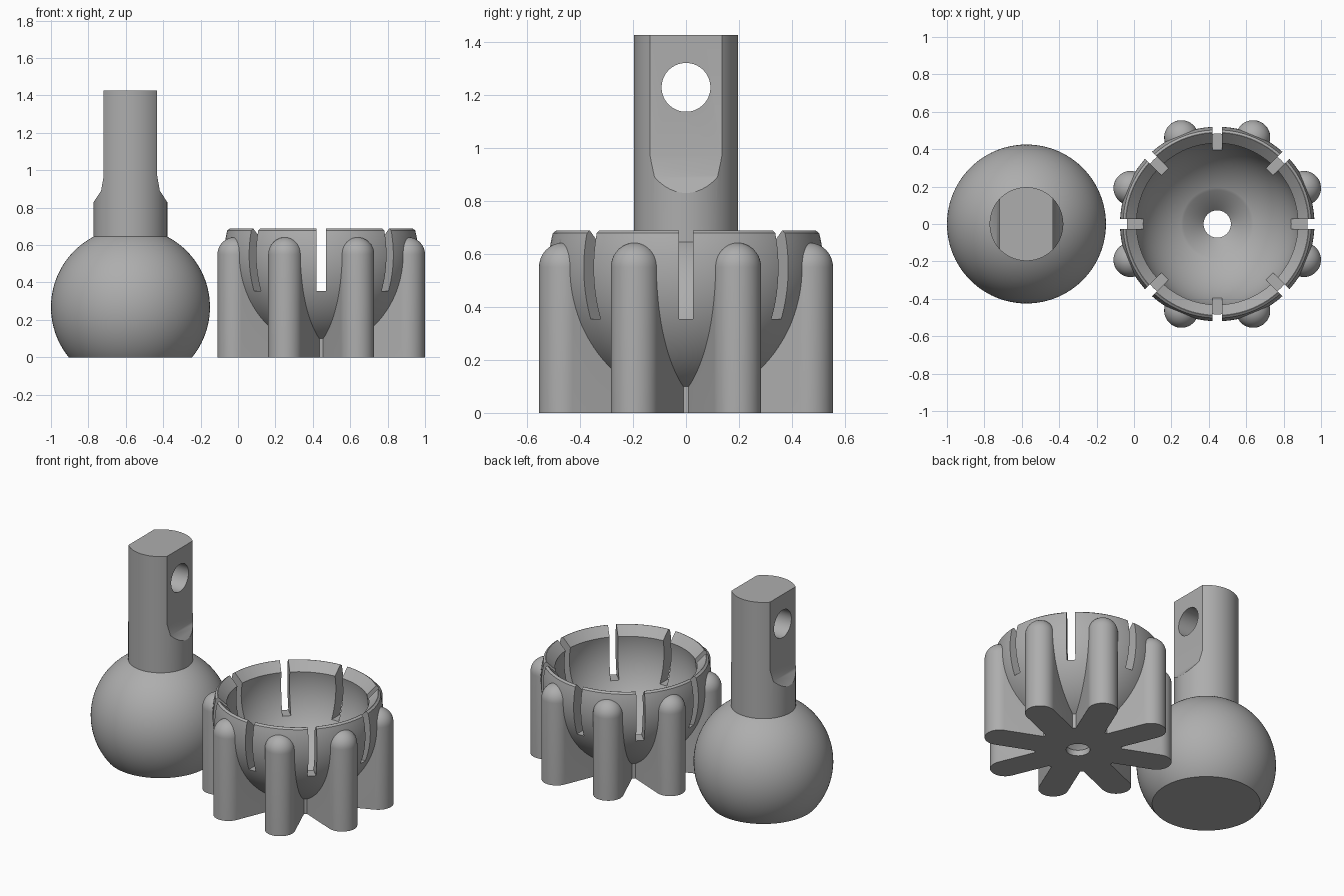
import bpy, bmesh
from math import pi, cos, sin, asin, acos, sqrt, radians
from mathutils import Matrix, Vector

cube = bpy.data.objects.get("Cube")
if cube:
    bpy.data.objects.remove(cube)

grey = bpy.data.materials.new("plain grey")
grey.use_nodes = True
colour = (0.42, 0.42, 0.42, 1)
grey.diffuse_color = colour
grey.node_tree.nodes["Principled BSDF"].inputs["Base Color"].default_value = colour

BALL_X, SOCKET_X = -0.575, 0.445


def finish(name, bm, x):
    bmesh.ops.recalc_face_normals(bm, faces=bm.faces)
    mesh = bpy.data.meshes.new(name)
    bm.to_mesh(mesh)
    bm.free()
    mesh.materials.append(grey)
    obj = bpy.data.objects.new(name, mesh)
    obj.location.x = x
    bpy.context.scene.collection.objects.link(obj)
    return obj


def lathe_bmesh(profile, steps=96):
    """Spin an (r, z) profile that starts and ends on the axis."""
    bm = bmesh.new()
    verts = [bm.verts.new((r, 0, z)) for r, z in profile]
    edges = [bm.edges.new(pair) for pair in zip(verts, verts[1:])]
    bmesh.ops.spin(bm, geom=verts + edges, axis=(0, 0, 1), cent=(0, 0, 0),
                   angle=2 * pi, steps=steps, use_merge=False)
    bmesh.ops.remove_doubles(bm, verts=bm.verts, dist=1e-5)
    return bm


def prism_bmesh(outline, depth):
    """Extrude an (x, z) outline along y, centred."""
    bm = bmesh.new()
    face = bm.faces.new([bm.verts.new((x, -depth / 2, z)) for x, z in outline])
    new = bmesh.ops.extrude_face_region(bm, geom=[face])["geom"]
    bmesh.ops.translate(bm, vec=(0, depth, 0),
                        verts=[v for v in new if isinstance(v, bmesh.types.BMVert)])
    return bm


def arc(radius, zc, start, end, n):
    """Points on a circle round (0, zc); angles rise from the horizontal."""
    return [(radius * cos(start + (end - start) * i / n),
             zc + radius * sin(start + (end - start) * i / n)) for i in range(n + 1)]


def combine(target, tool, operation):
    tool.hide_render = True
    mod = target.modifiers.new("cut", 'BOOLEAN')
    mod.operation, mod.object, mod.solver = operation, tool, 'EXACT'
    bpy.context.view_layer.objects.active = target
    bpy.ops.object.modifier_apply(modifier=mod.name)
    bpy.data.objects.remove(tool)


def smooth(obj):
    bpy.ops.object.select_all(action='DESELECT')
    obj.select_set(True)
    bpy.context.view_layer.objects.active = obj
    bpy.ops.object.shade_smooth_by_angle(angle=radians(25))


# Ball with a flat foot and a round stem
R, ZC, STEM, TOP = 0.425, 0.268, 0.197, 1.425
profile = [(0, 0)] + arc(R, ZC, -asin(ZC / R), acos(STEM / R), 48)
profile += [(STEM, TOP), (0, TOP)]
ball = finish("ball_stem", lathe_bmesh(profile), BALL_X)

# Flats on both sides of the stem
for side in (1, -1):
    outline = [(0.2, 0.825), (0.157, 0.89), (0.143, 0.97), (0.143, 1.6), (0.4, 1.6), (0.4, 0.825)]
    flat = prism_bmesh([(side * x, z) for x, z in outline], 1)
    combine(ball, finish("flat_cutter", flat, BALL_X), 'DIFFERENCE')

# Cross hole through the flats
hole = bmesh.new()
bmesh.ops.create_cone(hole, cap_ends=True, segments=64, radius1=0.092, radius2=0.092, depth=1,
                      matrix=Matrix.Translation((0, 0, 1.228)) @ Matrix.Rotation(pi / 2, 4, 'Y'))
combine(ball, finish("hole_cutter", hole, BALL_X), 'DIFFERENCE')
smooth(ball)

# Socket bowl, solid at first
R, ZC, RIM = 0.52, 0.547, 0.688
profile = [(0, ZC - R)] + arc(R, ZC, -pi / 2, asin((0.678 - ZC) / R), 48)[1:]
profile += [(0.49, RIM), (0, RIM)]
socket = finish("socket_bowl", lathe_bmesh(profile), SOCKET_X)

# Central foot between the ribs
foot = lathe_bmesh([(0, 0), (0.265, 0), (0.265, 0.25), (0, 0.25)])
combine(socket, finish("socket_foot", foot, SOCKET_X), 'UNION')

# Eight radial ribs with domed outer ends
W, REACH = 0.092, 0.501
for i in range(8):
    rib = lathe_bmesh([(0, 0), (W, 0)] + arc(W, 0.55, 0, pi / 2, 10)[:-1] + [(0, 0.55 + W)], 40)
    outer = list(rib.verts)
    copy = bmesh.ops.duplicate(rib, geom=outer + rib.edges[:] + rib.faces[:])["geom"]
    inner = [g for g in copy if isinstance(g, bmesh.types.BMVert)]
    bmesh.ops.translate(rib, verts=outer, vec=(REACH, 0, 0))
    bmesh.ops.translate(rib, verts=inner, vec=(0.12, 0, 0))
    points = [v.co.copy() for v in rib.verts]
    rib.free()
    rib = bmesh.new()
    for p in points:
        rib.verts.new(p)
    hull = bmesh.ops.convex_hull(rib, input=rib.verts)
    loose = {v for v in hull["geom_interior"] + hull["geom_unused"]
             if isinstance(v, bmesh.types.BMVert)}
    bmesh.ops.delete(rib, geom=list(loose), context='VERTS')
    bmesh.ops.dissolve_limit(rib, angle_limit=radians(0.5), verts=rib.verts, edges=rib.edges)
    bmesh.ops.rotate(rib, verts=rib.verts, cent=(0, 0, 0),
                     matrix=Matrix.Rotation(radians(22.5 + 45 * i), 3, 'Z'))
    combine(socket, finish("rib", rib, SOCKET_X), 'UNION')

# Hollow: screw hole, countersink, ball seat and flared lip
R, HOLE, SINK, LIP = 0.44, 0.073, 0.18, 0.632
seat_z = ZC - sqrt(R * R - SINK * SINK)
profile = [(0, -0.1), (HOLE, -0.1), (HOLE, seat_z - SINK + HOLE)]
profile += arc(R, ZC, -acos(SINK / R), asin((LIP - ZC) / R), 40)
profile += [(0.488, RIM), (0.488, 0.9), (0, 0.9)]
combine(socket, finish("hollow_cutter", lathe_bmesh(profile), SOCKET_X), 'DIFFERENCE')

# Eight spring slots in the rim
for i in range(8):
    slot = bmesh.new()
    bmesh.ops.create_cube(slot, size=1)
    bmesh.ops.scale(slot, verts=slot.verts, vec=Vector((0.4, 0.052, 0.5)))
    bmesh.ops.translate(slot, verts=slot.verts, vec=(0.5, 0, 0.605))
    bmesh.ops.rotate(slot, verts=slot.verts, cent=(0, 0, 0),
                     matrix=Matrix.Rotation(i * pi / 4, 3, 'Z'))
    combine(socket, finish("slot_cutter", slot, SOCKET_X), 'DIFFERENCE')
smooth(socket)
